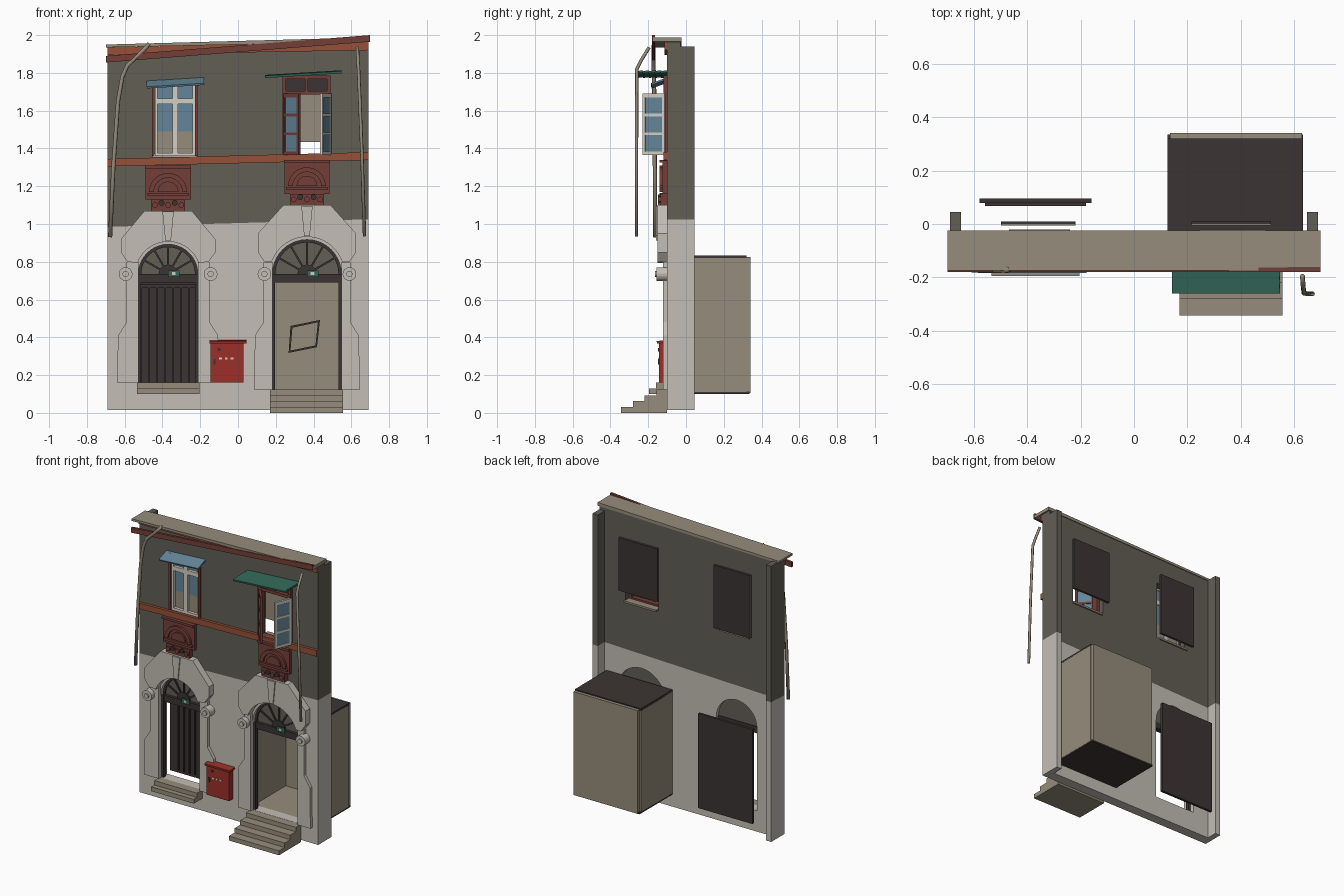
import bpy, bmesh, math
from mathutils import Matrix, Vector

old = bpy.data.objects.get("Cube")
if old:
    bpy.data.objects.remove(old, do_unlink=True)


def material(name, rgb):
    lin = [(c / 255 / 12.92 if c < 10 else ((c / 255 + .055) / 1.055) ** 2.4) for c in rgb]
    m = bpy.data.materials.new(name)
    m.use_nodes = True
    m.diffuse_color = (*lin, 1)
    m.node_tree.nodes["Principled BSDF"].inputs["Base Color"].default_value = (*lin, 1)
    return m


LIGHT = material("pale plaster", (196, 191, 182))
DARK = material("dark plaster", (98, 94, 85))
ORANGE = material("terracotta", (150, 80, 56))
BROWN = material("red brown", (116, 62, 55))
TAN = material("sandstone", (150, 140, 123))
BLACK = material("dark wood", (60, 52, 51))
RED = material("bright red", (155, 48, 41))
BLUE = material("blue glass", (100, 133, 152))
GREEN = material("green metal", (52, 103, 87))
PALE = material("pale paint", (212, 207, 196))


def to_mesh(name, curve, mat, matrix, smooth=False):
    """Turn a curve into a clean mesh object."""
    tmp = bpy.data.objects.new(name + " curve", curve)
    bpy.context.collection.objects.link(tmp)
    dg = bpy.context.evaluated_depsgraph_get()
    mesh = bpy.data.meshes.new_from_object(tmp.evaluated_get(dg))
    bpy.data.objects.remove(tmp, do_unlink=True)
    mesh.transform(matrix)
    bm = bmesh.new()
    bm.from_mesh(mesh)
    bmesh.ops.remove_doubles(bm, verts=bm.verts, dist=1e-5)
    bmesh.ops.recalc_face_normals(bm, faces=bm.faces)
    for f in bm.faces:
        f.smooth = smooth
    bm.to_mesh(mesh)
    bm.free()
    mesh.materials.clear()
    mesh.materials.append(mat)
    ob = bpy.data.objects.new(name, mesh)
    bpy.context.collection.objects.link(ob)
    return ob


def plate(name, loops, y0, y1, mat):
    """Outline in x and z, with optional holes, given depth from y0 to y1."""
    cu = bpy.data.curves.new(name, 'CURVE')
    cu.dimensions, cu.fill_mode, cu.extrude = '2D', 'BOTH', abs(y1 - y0) / 2
    for loop in loops:
        sp = cu.splines.new('POLY')
        sp.points.add(len(loop) - 1)
        for p, (x, z) in zip(sp.points, loop):
            p.co = (x, z, 0, 1)
        sp.use_cyclic_u = True
    m = Matrix.Translation((0, (y0 + y1) / 2, 0)) @ Matrix.Rotation(math.pi / 2, 4, 'X')
    return to_mesh(name, cu, mat, m)


def rect(x0, x1, z0, z1):
    return [(x0, z0), (x1, z0), (x1, z1), (x0, z1)]


def box(name, x0, x1, y0, y1, z0, z1, mat):
    return plate(name, [rect(x0, x1, z0, z1)], y0, y1, mat)


def arc(c, zc, r, a0=0, a1=180, n=20):
    return [(c + r * math.cos(math.radians(a0 + (a1 - a0) * i / n)),
             zc + r * math.sin(math.radians(a0 + (a1 - a0) * i / n))) for i in range(n + 1)]


def disc(name, x, z, r, y0, y1, mat):
    return plate(name, [arc(x, z, r, 0, 345, 23)], y0, y1, mat)


def turn(ob, pivot, degrees, axis):
    p = Vector(pivot)
    ob.data.transform(Matrix.Translation(p) @ Matrix.Rotation(math.radians(degrees), 4, axis)
                      @ Matrix.Translation(-p))
    return ob


def pipe(name, pts, r, mat):
    cu = bpy.data.curves.new(name, 'CURVE')
    cu.dimensions, cu.bevel_depth, cu.bevel_resolution, cu.use_fill_caps = '3D', r, 2, True
    sp = cu.splines.new('POLY')
    sp.points.add(len(pts) - 1)
    for p, co in zip(sp.points, pts):
        p.co = (*co, 1)
    return to_mesh(name, cu, mat, Matrix(), True)


# Doorways: name, centre, half width, sill height, hood top, hood half width
DOORS = [("left_door", -.37, .157, .16, 1.07, .25), ("right_door", .365, .182, .125, 1.10, .26)]
SPRING = .735
FRONT, BACK = -.10, -.03

# Facade walls with openings
openings = [[(c - h, z0), (c + h, z0)] + arc(c, SPRING, h) for _, c, h, z0, _, _ in DOORS]
plate("lower_wall", [[(-.69, .015), (.69, .015), (.69, 1.025), (-.69, .985)]] + openings,
      FRONT, BACK, LIGHT)
plate("upper_wall", [[(-.69, .985), (.69, 1.025), (.69, 1.965), (-.69, 1.935)],
                     rect(-.45, -.22, 1.355, 1.76), rect(.235, .49, 1.355, 1.78)],
      FRONT, BACK, DARK)
for side, x0, split in (("right", -.69, .99), ("left", .65, 1.025)):
    box(side + "_lower_return", x0, x0 + .04, BACK, .045, .015, split, LIGHT)
    box(side + "_upper_return", x0, x0 + .04, BACK, .045, split, 1.94, DARK)

# Roof edge and bands
plate("roof_cap", [[(-.7, 1.935), (.7, 1.965), (.7, 1.988), (-.7, 1.95)]], -.175, -.025, TAN)
plate("gutter", [[(-.7, 1.855), (.7, 1.965), (.7, 2), (-.7, 1.89)]], -.18, -.163, BROWN)
plate("eaves_band", [[(-.69, 1.895), (.69, 1.92), (.69, 1.965), (-.69, 1.935)]], -.115, FRONT, ORANGE)
plate("middle_band", [[(-.69, 1.305), (.69, 1.338), (.69, 1.38), (-.69, 1.345)]], -.12, FRONT, ORANGE)

# Door surrounds, fanlights and medallions
for name, c, h, z0, top, w in DOORS:
    right = [(w - .035, .80), (w, .85), (w, top - .15), (.125, top)]
    outer = [(c + u, z) for u, z in right] + [(c - u, z) for u, z in reversed(right)]
    plate(name + "_hood", [outer + arc(c, SPRING, h + .015, 160, 20)], -.15, FRONT, LIGHT)
    plate(name + "_keystone", [[(c - .015, SPRING + h + .02), (c + .015, SPRING + h + .02),
                                (c + .03, top - .005), (c - .03, top - .005)]], -.158, -.14, LIGHT)
    for s in (-1, 1):
        edge = [(h, z0), (w + .02, z0), (w + .015, .41), (w - .03, .48), (w - .03, .80), (h, .80)]
        plate(name + "_pilaster", [[(c + s * u, z) for u, z in edge]], -.122, FRONT, LIGHT)
        disc(name + "_scroll", c + s * .225, SPRING, .036, -.155, FRONT, LIGHT)
        disc(name + "_scroll_eye", c + s * .225, SPRING, .016, -.165, -.15, LIGHT)
        box(name + "_post", c + s * (h - .007) - .007, c + s * (h - .007) + .007,
            -.09, -.06, z0, SPRING, BLACK)
    plate(name + "_fanlight", [arc(c, SPRING, h)], -.065, -.055, DARK)
    plate(name + "_fan_rim", [arc(c, SPRING, h) + arc(c, SPRING, h - .015, 180, 0)], -.075, -.06, BLACK)
    plate(name + "_fan_hub", [arc(c, SPRING, .05)], -.075, -.06, BLACK)
    for a in (-60, -30, 0, 30, 60):
        bar = box(name + "_fan_bar", c - .005, c + .005, -.073, -.06, SPRING, SPRING + h - .005, BLACK)
        turn(bar, (c, 0, SPRING), a, 'Y')
    box(name + "_transom", c - h, c + h, -.085, -.05, .69, SPRING, BLACK)
    box(name + "_number_plate", c, c + .06, -.094, -.086, .72, .755, GREEN)
    box(name + "_number_mark", c + .02, c + .04, -.096, -.093, .73, .745, PALE)
    # Medallion above the door
    base = top + .06
    box(name + "_medallion", c - .12, c + .12, -.125, FRONT, base, top + .238, BROWN)
    box(name + "_medallion_cap", c - .122, c + .122, -.14, FRONT, top + .225, top + .24, BROWN)
    plate(name + "_medallion_arch", [arc(c, base + .04, .1) + arc(c, base + .04, .075, 180, 0)],
          -.14, -.12, BROWN)
    plate(name + "_medallion_shell", [arc(c, base + .04, .055)], -.135, -.12, BROWN)
    box(name + "_medallion_ledge", c - .11, c + .11, -.14, -.12, base + .02, base + .035, BROWN)
    box(name + "_medallion_foot", c - .09, c + .09, -.135, FRONT, top - .002, base, BROWN)
    for i in range(5):
        disc(name + "_medallion_boss", c - .07 + .035 * i, base - .03 + .012 * (i % 2), .015,
             -.148, -.13, BLACK if i % 2 else BROWN)

# Plank door set back behind the left opening
box("plank_door", -.58, -.16, .078, .096, .13, .79, BLACK)
for i in range(8):
    box("plank_batten", -.515 + i * .042, -.507 + i * .042, .07, .08, .15, .66, BLACK)
box("plank_rail", -.56, -.18, .068, .08, .66, .68, BLACK)

# Open entrance room behind the right opening
box("room_back", .135, .63, .32, .342, .105, .825, TAN)
for x in (.125, .615):
    box("room_side", x, x + .02, BACK, .32, .11, .82, TAN)
box("room_floor", .135, .625, BACK, .32, .112, .122, TAN)
box("room_underside", .125, .635, BACK, .335, .1, .112, BLACK)
box("room_roof", .125, .635, BACK, .32, .815, .832, BLACK)
plate("picture_frame", [[(.268, .318), (.418, .348), (.434, .492), (.278, .46)],
                        [(.278, .33), (.41, .357), (.423, .48), (.288, .451)]], .31, .32, BLACK)

# Steps
for i in range(4):
    box("right_step", .17, .557, -.343 + .062 * i, FRONT, .031 * i, .031 * (i + 1), TAN)
for i in range(2):
    box("left_step", -.535, -.205, -.195 + .035 * i, FRONT, .1 + .03 * i, .13 + .03 * i, TAN)

# Red letter box
box("letter_box", -.145, .03, -.142, FRONT, .16, .372, RED)
turn(box("letter_box_lid", -.15, .045, -.155, FRONT, .372, .386, RED), (0, FRONT, .38), 6, 'X')
box("letter_box_lock", -.13, -.118, -.148, -.14, .255, .285, BLACK)
disc("letter_box_knob", -.1, .335, .009, -.148, -.14, BLACK)
for i in range(3):
    box("letter_box_stud", -.1 + .03 * i, -.085 + .03 * i, -.145, -.14, .282, .294, PALE)

# Left window
frame = rect(-.44, -.225, 1.36, 1.755)
panes = [rect(x, x + .078, a, b) for x in (-.425, -.318) for a, b in ((1.375, 1.635), (1.665, 1.742))]
plate("left_window_frame", [frame] + panes, -.105, -.075, PALE)
box("left_window_glass", -.44, -.225, -.085, -.08, 1.49, 1.755, BLUE)
box("left_window_curtain", -.44, -.225, -.085, -.08, 1.36, 1.49, TAN)
for x in (-.455, -.227):
    box("left_window_jamb", x, x + .013, -.115, -.07, 1.36, 1.755, BROWN)

# Right window with two open sashes
plate("right_window_frame", [rect(.235, .49, 1.355, 1.785), rect(.255, .47, 1.37, 1.685),
                             rect(.255, .355, 1.705, 1.768), rect(.37, .47, 1.705, 1.768)],
      -.12, -.07, BROWN)
box("right_window_transom_glass", .25, .475, -.09, -.085, 1.7, 1.775, BLACK)
for name, hinge, s, angle, mat in (("left_sash", .245, 1, -49, BROWN), ("right_sash", .485, -1, 68, PALE)):
    holes = [rect(*sorted((hinge + s * .015, hinge + s * .11)), 1.385 + .1 * i, 1.47 + .1 * i)
             for i in range(3)]
    sash = plate(name, [rect(*sorted((hinge, hinge + s * .125)), 1.365, 1.69)] + holes, -.12, -.105, mat)
    glass = box(name + "_glass", *sorted((hinge + s * .01, hinge + s * .115)), -.115, -.11, 1.375, 1.68, BLUE)
    for ob in (sash, glass):
        turn(ob, (hinge, -.11, 0), angle, 'Z')

# Panels behind the windows and sills
for name, x0, x1, z0, z1 in (("left", -.5, -.22, 1.37, 1.81), ("right", .215, .515, 1.435, 1.805)):
    box(name + "_window_blind", x0, x1, -.006, 0, z0, z1, TAN)
    box(name + "_window_blind_back", x0, x1, 0, .01, z0, z1, BLACK)
    box(name + "_window_sill", x0 + .03, x1 - .02, -.1, -.02, 1.345, 1.358, TAN)

# Awnings
awning = box("left_awning", -.485, -.18, -.19, FRONT, 1.757, 1.767, BLUE)
turn(turn(awning, (0, FRONT, 1.767), 20, 'X'), (-.33, 0, 1.76), -3.5, 'Y')
for i in range(5):
    y = -.26 + .032 * i
    slat = box("right_awning_slat", .143, .548, y, y + .034, 1.785, 1.797, GREEN)
    turn(turn(slat, (0, y, 1.79), 8, 'X'), (.345, 0, 1.79), -3.5, 'Y')

# Drain pipes
pipe("right_drain_pipe", [(-.47, -.17, 1.955), (-.5, -.172, 1.92), (-.585, -.172, 1.84),
                          (-.612, -.17, 1.78), (-.635, -.167, 1.65), (-.66, -.165, 1.3),
                          (-.677, -.163, .93)], .011, TAN)
pipe("left_drain_pipe", [(.632, -.195, 1.935), (.635, -.235, 1.87), (.638, -.26, 1.82),
                         (.655, -.262, 1.4), (.67, -.262, .935)], .009, TAN)
